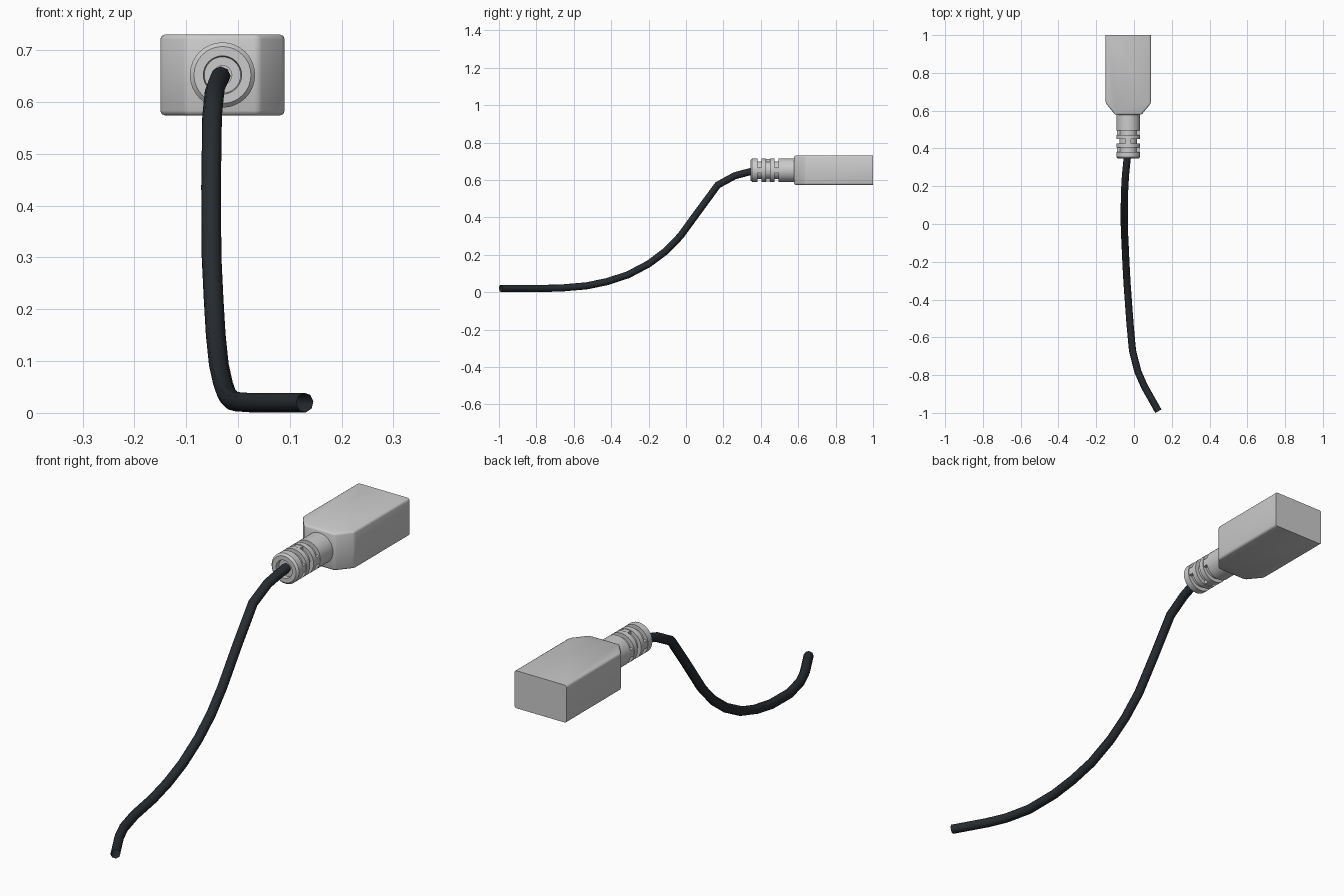
import bpy, bmesh
from math import sin, cos, pi
from mathutils import Matrix, Vector

if "Cube" in bpy.data.objects:
    bpy.data.objects.remove(bpy.data.objects["Cube"])

CX, CZ = -0.03, 0.652


def finish(bm, name, angle):
    bmesh.ops.recalc_face_normals(bm, faces=bm.faces)
    me = bpy.data.meshes.new(name)
    bm.to_mesh(me)
    bm.free()
    ob = bpy.data.objects.new(name, me)
    bpy.context.collection.objects.link(ob)
    bpy.ops.object.select_all(action='DESELECT')
    ob.select_set(True)
    bpy.context.view_layer.objects.active = ob
    bpy.ops.object.shade_smooth_by_angle(angle=angle)
    return ob


# Plug housing: tapered outline extruded upward, edges eased except at the back
bm = bmesh.new()
half = [(0.07, 0.578), (0.12, 0.64), (0.12, 1.0)]
outline = half + [(-x, y) for x, y in reversed(half)]
base = bm.faces.new([bm.verts.new((CX + x, y, 0.574)) for x, y in outline])
top = bmesh.ops.extrude_face_region(bm, geom=[base])['geom']
bmesh.ops.translate(bm, vec=(0, 0, 0.156),
                    verts=[g for g in top if isinstance(g, bmesh.types.BMVert)])
edges = [e for e in bm.edges if not all(v.co.y > 0.99 for v in e.verts)]
bmesh.ops.bevel(bm, geom=edges, offset=0.009, segments=2, profile=0.5, affect='EDGES')
finish(bm, "plug_housing", pi / 3)

# Strain relief: lathed profile (radius, y) with three grooves and a recessed tip
R, CORE = 0.063, 0.047
profile = [(0.018, 0.362), (0.035, 0.362), (0.037, 0.346), (0.055, 0.346), (R, 0.354)]
grooves = [(0.382, 0.405), (0.427, 0.450), (0.472, 0.495)]
for a, b in grooves:
    profile += [(R, a), (CORE, a), (CORE, b), (R, b)]
profile += [(R, 0.585)]
N = 32
bm = bmesh.new()
rings = [[bm.verts.new((CX + r * cos(2 * pi * i / N), y, CZ + r * sin(2 * pi * i / N)))
          for i in range(N)] for r, y in profile]
for lo, hi in zip(rings, rings[1:]):
    for i in range(N):
        j = (i + 1) % N
        bm.faces.new((lo[i], lo[j], hi[j], hi[i]))
finish(bm, "strain_relief", pi / 6)

# Small bridges joining the ribs across each groove, alternating sides
bm = bmesh.new()
for k, (a, b) in enumerate(grooves):
    for s in range(2):
        ang = pi / 2 * (k % 2) + pi * s
        m = (Matrix.Translation((CX, (a + b) / 2, CZ)) @ Matrix.Rotation(ang, 4, 'Y')
             @ Matrix.Translation((0.05, 0, 0)) @ Matrix.Diagonal((0.02, b - a, 0.03, 1)))
        bmesh.ops.create_cube(bm, size=1, matrix=m)
finish(bm, "rib_bridges", pi / 6)

# Cable: eight-sided tube swept along a drooping path
path = [(-0.033, 0.37, 0.65), (-0.038, 0.33, 0.641), (-0.045, 0.26, 0.622),
        (-0.05, 0.17, 0.573), (-0.052, 0.07, 0.437), (-0.051, -0.03, 0.30),
        (-0.047, -0.11, 0.218), (-0.043, -0.2, 0.151), (-0.037, -0.31, 0.093),
        (-0.029, -0.42, 0.057), (-0.021, -0.53, 0.034), (-0.008, -0.67, 0.022),
        (0.02, -0.78, 0.02), (0.055, -0.86, 0.02), (0.129, -0.991, 0.02)]
cu = bpy.data.curves.new("cable", 'CURVE')
cu.dimensions = '3D'
cu.bevel_depth = 0.019
cu.bevel_resolution = 2
sp = cu.splines.new('POLY')
sp.points.add(len(path) - 1)
for p, co in zip(sp.points, path):
    p.co = (*co, 1)
cable = bpy.data.objects.new("cable", cu)
bpy.context.collection.objects.link(cable)
mat = bpy.data.materials.new("dark_rubber")
mat.diffuse_color = (0.02, 0.025, 0.03, 1)
mat.use_nodes = True
mat.node_tree.nodes["Principled BSDF"].inputs["Base Color"].default_value = mat.diffuse_color
cu.materials.append(mat)
